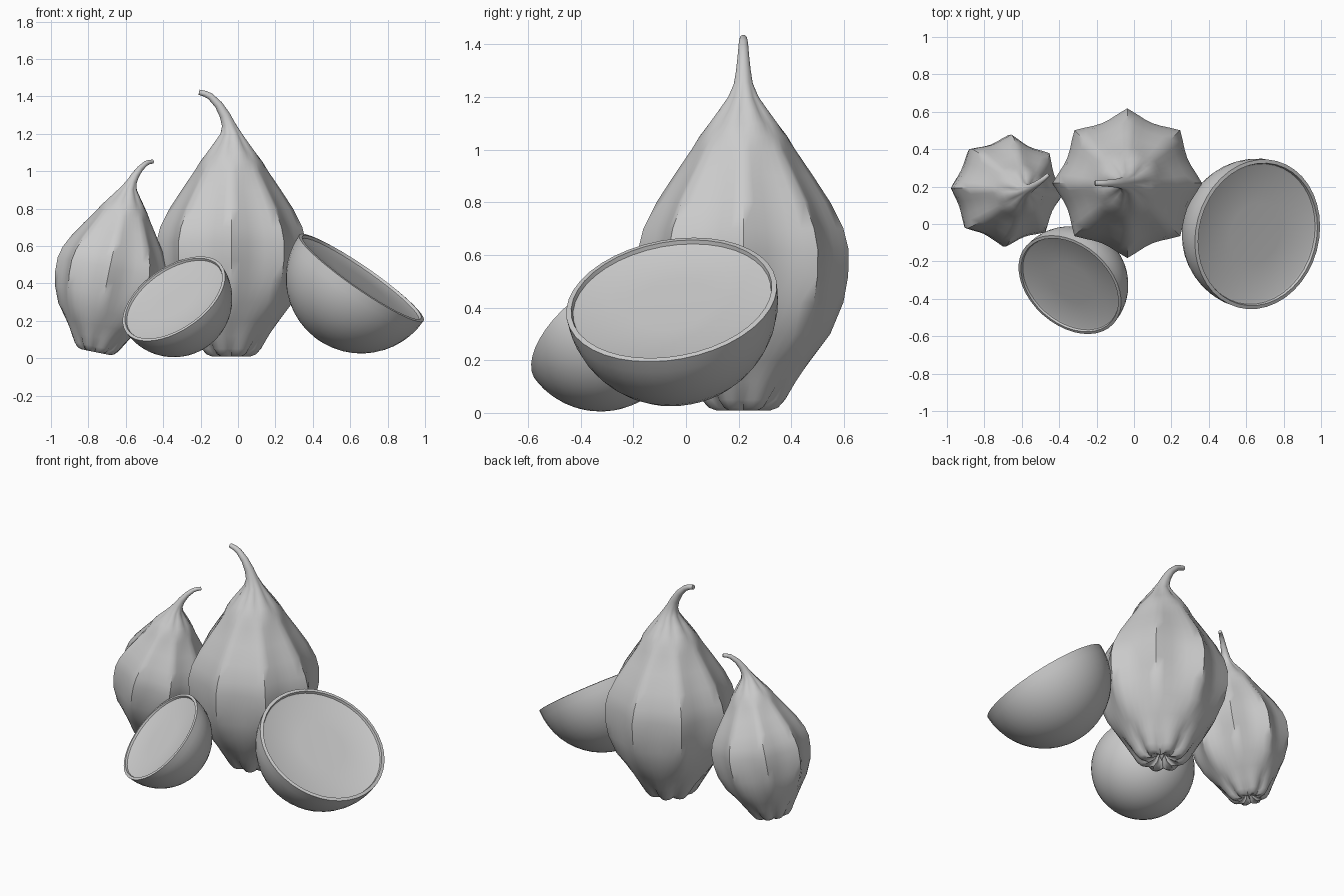
import bpy
from math import sin, cos, pi, radians
from mathutils import Vector, Matrix

if "Cube" in bpy.data.objects:
    bpy.data.objects.remove(bpy.data.objects["Cube"])

SEG = 48  # six segments for each of the eight lobes


def skin(name, rings, bottom, top, matrix, angle):
    """Join rings of points from a bottom pole to a top pole."""
    verts = [p for ring in rings for p in ring]
    n = len(rings[0])
    faces = []
    for i in range(len(rings) - 1):
        for j in range(n):
            k = (j + 1) % n
            faces.append((i * n + j, i * n + k, (i + 1) * n + k, (i + 1) * n + j))
    b, t, last = len(verts), len(verts) + 1, (len(rings) - 1) * n
    verts += [bottom, top]
    for j in range(n):
        k = (j + 1) % n
        faces.append((b, k, j))
        faces.append((t, last + j, last + k))
    mesh = bpy.data.meshes.new(name)
    mesh.from_pydata([matrix @ Vector(v) for v in verts], [], faces)
    mesh.shade_smooth()
    mesh.set_sharp_from_angle(angle=radians(angle))
    obj = bpy.data.objects.new(name, mesh)
    bpy.context.collection.objects.link(obj)
    return obj


# Whole fruit: height, ridge radius, groove depth (negative = panels bulge out)
BODY = [(.07, .02, 0), (.03, .04, -.4), (.01, .075, -.5), (.02, .10, -.42),
        (.05, .135, -.25), (.12, .19, -.1), (.2, .255, 0), (.3, .33, .06),
        (.42, .38, .11), (.52, .398, .13), (.62, .4, .13), (.7, .38, .12),
        (.8, .33, .11), (.9, .265, .1), (1.0, .197, .06), (1.05, .167, 0),
        (1.1, .125, -.08), (1.15, .085, -.15), (1.2, .055, -.1)]
# Stem: sideways shift, height, radius, tilt in degrees
STEM = [(-.015, 1.25, .036, 15), (-.035, 1.3, .028, 27), (-.068, 1.355, .022, 40),
        (-.112, 1.4, .018, 58), (-.14, 1.414, .016, 68), (-.172, 1.422, .014, 78)]


def fruit(name, matrix):
    angles = [2 * pi * j / SEG for j in range(SEG)]
    rings = []
    for z, r, d in BODY:
        ring = []
        for a in angles:
            f = r * (1 - d * abs(sin(4 * a)))
            ring.append((f * cos(a), f * sin(a), z))
        rings.append(ring)
    for x, z, r, tilt in STEM:
        t = radians(tilt)
        rings.append([(x + r * cos(a) * cos(t), r * sin(a), z + r * cos(a) * sin(t))
                      for a in angles])
    skin(name, rings, (0, 0, .012), (-.173, 0, 1.422), matrix, 50)


def half(name, center, radius, normal, rim):
    # hemisphere, flat rim, then a slightly sunken cut face
    prof = [(cos(a), sin(a)) for a in [-pi / 2 * (1 - i / 12) for i in range(1, 13)]]
    prof += [(1 - rim * .8, .008), (1 - rim, -.03), (1 - rim * 1.4, -.04), (.4, -.055)]
    n = 40
    rings = [[(r * cos(2 * pi * j / n), r * sin(2 * pi * j / n), z) for j in range(n)]
             for r, z in prof]
    rot = Vector(normal).to_track_quat('Z', 'Y').to_matrix().to_4x4()
    m = Matrix.Translation(center) @ rot @ Matrix.Scale(radius, 4)
    skin(name, rings, (0, 0, -1), (0, 0, -.06), m, 35)


# Upright large fruit and leaning small fruit
fruit("large_fruit", Matrix.Translation((-.036, .218, 0)))
fruit("small_fruit", Matrix.Translation((-.763, .178, .025))
      @ Matrix.Rotation(radians(11.5), 4, 'Y')
      @ Matrix.Rotation(radians(222), 4, 'Z') @ Matrix.Scale(.75, 4))

# Two cut halves
half("large_half", (.66, -.055, .43), .405, (.56, -.15, .81), .06)
half("small_half", (-.343, -.325, .318), .313, (-.48, -.54, .69), .065)
